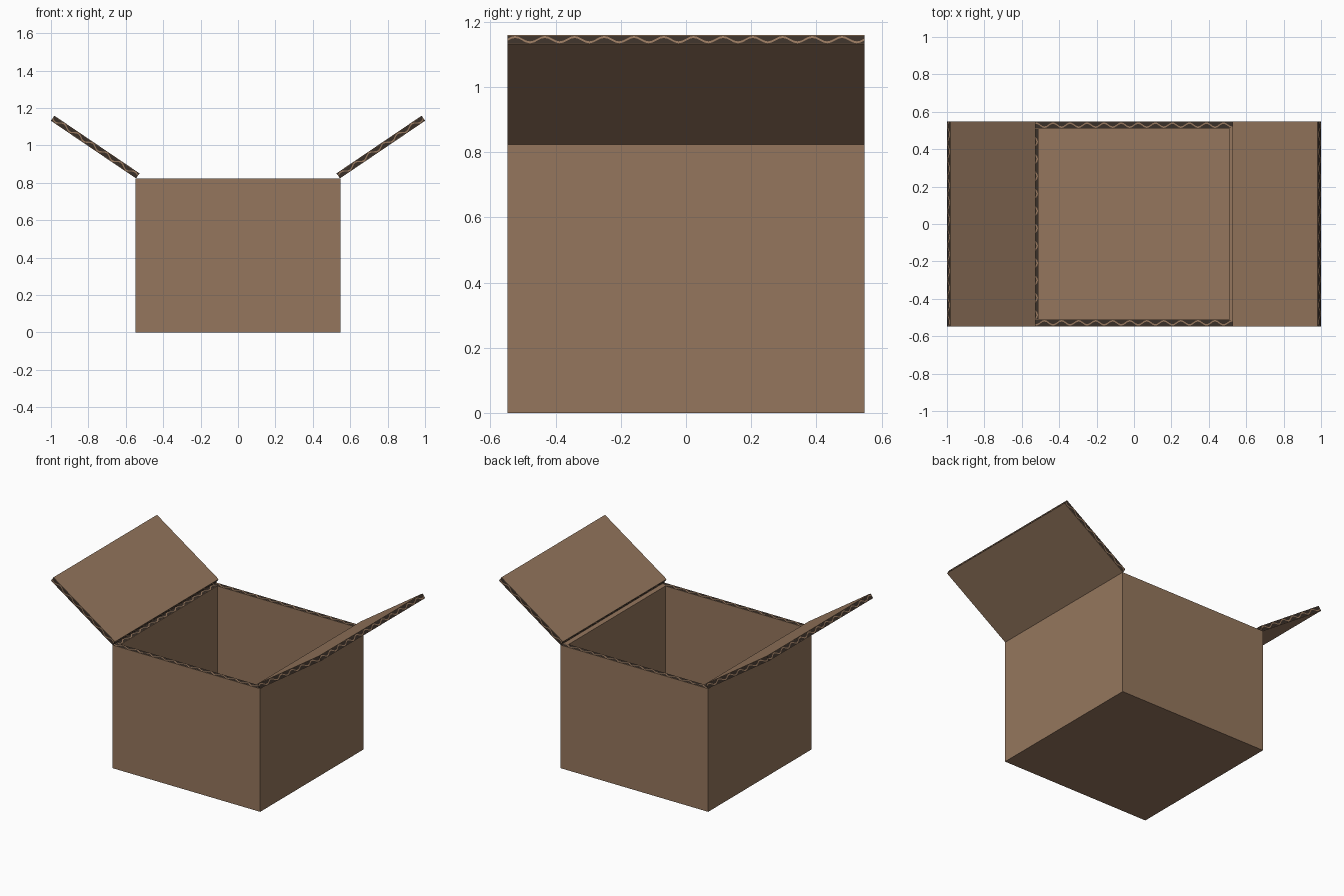
import bpy, bmesh, math
from mathutils import Vector as V

if "Cube" in bpy.data.objects:
    bpy.data.objects.remove(bpy.data.objects["Cube"])


def material(name, rgb):
    m = bpy.data.materials.new(name)
    m.diffuse_color = (*rgb, 1)
    m.use_nodes = True
    m.node_tree.nodes["Principled BSDF"].inputs["Base Color"].default_value = m.diffuse_color
    return m


CARD = material("cardboard tan", (0.30, 0.183, 0.110))
DARK = material("flute gap dark brown", (0.042, 0.029, 0.021))

H, W, TOP, T = 0.547, 0.51, 0.823, 0.033   # outer half, inner half, wall height, card thickness
FLOOR = 0.037
PERIOD = 0.092


def face(bm, pts, normal, mat=0):
    f = bm.faces.new([bm.verts.new(p) for p in pts])
    f.normal_update()
    if f.normal.dot(normal) < 0:
        f.normal_flip()
    f.material_index = mat


def corrugated(bm, origin, u, v, normal):
    """Cut card edge: two tan liners, dark gaps and a tan wave between them."""
    origin, u, v = V(origin), V(u), V(v)
    waves = max(1, round(u.length / PERIOD))
    n = waves * 8

    def rows(i):
        c = 0.5 + 0.30 * math.sin(2 * math.pi * waves * i / n)
        return [0, 0.08, c - 0.11, c + 0.11, 0.92, 1]

    for i in range(n):
        a, b = rows(i), rows(i + 1)
        p, q = origin + u * (i / n), origin + u * ((i + 1) / n)
        for k, mat in enumerate((0, 1, 0, 1, 0)):
            face(bm, [p + v * a[k], q + v * b[k], q + v * b[k + 1], p + v * a[k + 1]],
                 normal, mat)


def finish(bm, name):
    bmesh.ops.remove_doubles(bm, verts=bm.verts, dist=1e-5)
    me = bpy.data.meshes.new(name)
    bm.to_mesh(me)
    bm.free()
    me.materials.append(CARD)
    me.materials.append(DARK)
    ob = bpy.data.objects.new(name, me)
    bpy.context.collection.objects.link(ob)


# Box body: outer and inner walls plus both sides of the floor
bm = bmesh.new()
for r, z0, sign in ((H, 0, 1), (W, FLOOR, -1)):
    for s in (-1, 1):
        face(bm, [(s * r, -r, z0), (s * r, r, z0), (s * r, r, TOP), (s * r, -r, TOP)],
             V((s * sign, 0, 0)))
        face(bm, [(-r, s * r, z0), (r, s * r, z0), (r, s * r, TOP), (-r, s * r, TOP)],
             V((0, s * sign, 0)))
    face(bm, [(-r, -r, z0), (r, -r, z0), (r, r, z0), (-r, r, z0)], V((0, 0, -sign)))

# Rim: corrugated on three walls, plain on the right wall
UP = V((0, 0, 1))
for s in (-1, 1):
    corrugated(bm, (-H, s * W, TOP), (2 * H, 0, 0), (0, s * (H - W), 0), UP)
corrugated(bm, (-H, -W, TOP), (0, 2 * W, 0), (H - W, 0, 0), UP)
face(bm, [(W, -W, TOP), (H, -W, TOP), (H, W, TOP), (W, W, TOP)], UP)
finish(bm, "box_body")

# Two open flaps, tilted up and outward
ANGLE, LENGTH = math.radians(34.1), 0.55
for s, name in ((-1, "left_flap"), (1, "right_flap")):
    d = V((s * math.cos(ANGLE), 0, math.sin(ANGLE)))
    nrm = V((-s * math.sin(ANGLE), 0, math.cos(ANGLE)))
    base = V((s * 0.545, 0, TOP))
    y = V((0, H, 0))
    bm = bmesh.new()
    for off, sign in ((0, -1), (T, 1)):
        o = base + nrm * off
        face(bm, [o - y, o + y, o + y + d * LENGTH, o - y + d * LENGTH], nrm * sign)
    corrugated(bm, base - y, 2 * y, nrm * T, -d)
    corrugated(bm, base + d * LENGTH - y, 2 * y, nrm * T, d)
    for e in (-1, 1):
        corrugated(bm, base + e * y, d * LENGTH, nrm * T, V((0, e, 0)))
    finish(bm, name)
